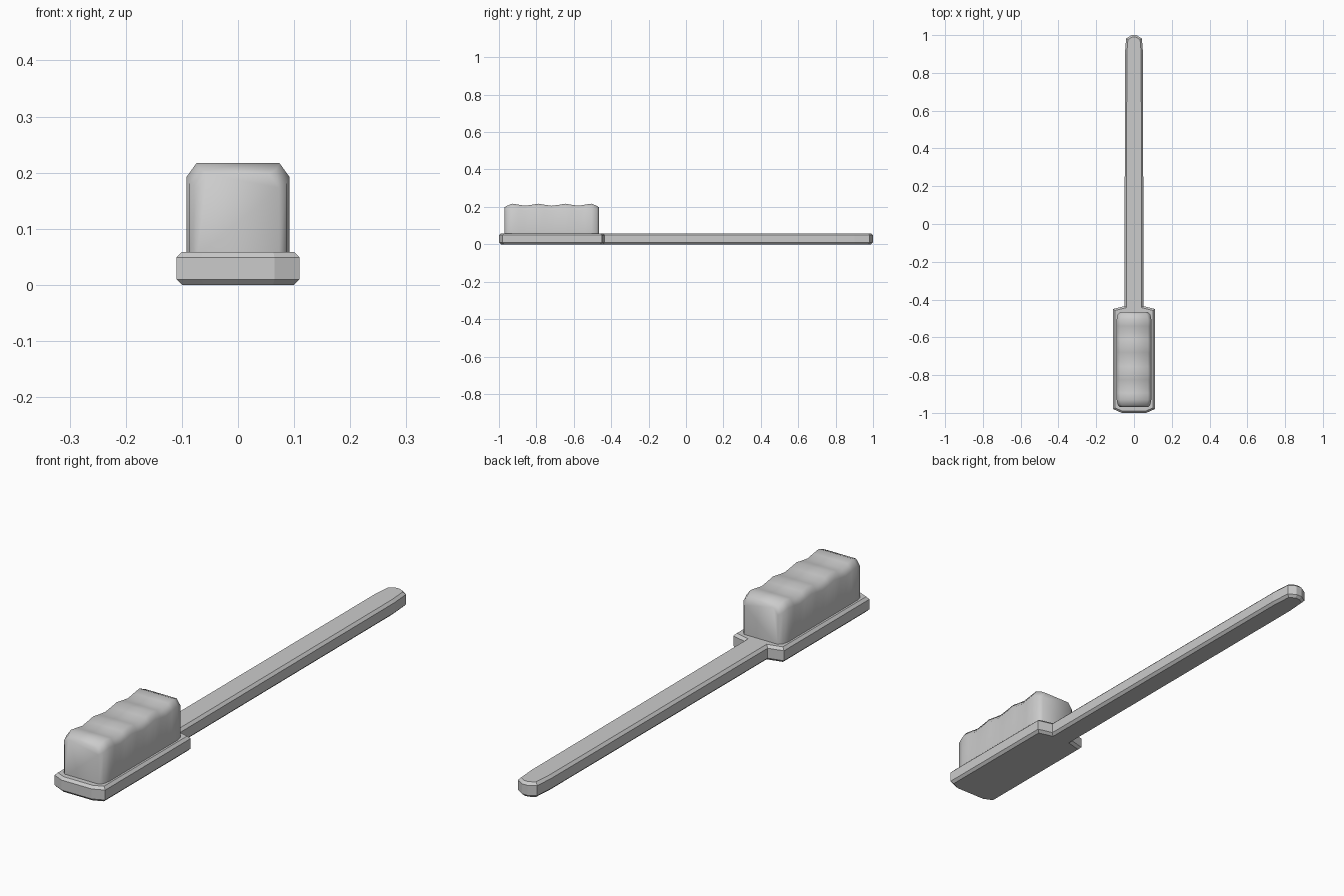
import bpy, bmesh, math

if "Cube" in bpy.data.objects:
    bpy.data.objects.remove(bpy.data.objects["Cube"])


def finish(bm, name):
    bmesh.ops.recalc_face_normals(bm, faces=bm.faces)
    mesh = bpy.data.meshes.new(name)
    bm.to_mesh(mesh)
    bm.free()
    obj = bpy.data.objects.new(name, mesh)
    bpy.context.collection.objects.link(obj)
    return obj


# Handle and head plate: one outline, extruded, with chamfered rims
half = [(0.065, -1.0), (0.11, -0.98), (0.11, -0.45), (0.05, -0.435),
        (0.048, 0.9), (0.042, 0.982), (0.012, 1.0)]
outline = half + [(-x, y) for x, y in reversed(half)]
bm = bmesh.new()
base = bm.faces.new([bm.verts.new((x, y, 0)) for x, y in outline])
ext = bmesh.ops.extrude_face_region(bm, geom=[base], use_keep_orig=True)
top = [v for v in ext["geom"] if isinstance(v, bmesh.types.BMVert)]
bmesh.ops.translate(bm, verts=top, vec=(0, 0, 0.059))
bmesh.ops.recalc_face_normals(bm, faces=bm.faces)
rims = [e for e in bm.edges if abs(e.verts[0].co.z - e.verts[1].co.z) < 1e-5]
bmesh.ops.bevel(bm, geom=rims, offset=0.01, offset_type='OFFSET',
                segments=1, profile=0.5, affect='EDGES')
finish(bm, "handle")

# Bristle block: stations along y as (y, half width, top height)
stations = [(-0.97, 0.073, 0.198), (-0.957, 0.086, 0.206), (-0.93, 0.092, 0.217),
            (-0.895, 0.092, 0.212), (-0.86, 0.092, 0.206), (-0.825, 0.092, 0.211),
            (-0.79, 0.092, 0.217), (-0.755, 0.092, 0.211), (-0.718, 0.092, 0.206),
            (-0.68, 0.092, 0.211), (-0.645, 0.092, 0.217), (-0.61, 0.092, 0.211),
            (-0.575, 0.092, 0.206), (-0.54, 0.092, 0.212), (-0.505, 0.092, 0.217),
            (-0.478, 0.086, 0.206), (-0.465, 0.073, 0.198)]
bm = bmesh.new()
rings = []
for y, w, z in stations:
    section = [(w, 0.05), (w, z - 0.025), (w - 0.018, z),
               (-w + 0.018, z), (-w, z - 0.025), (-w, 0.05)]
    rings.append([bm.verts.new((x, y, h)) for x, h in section])
for a, b in zip(rings, rings[1:]):
    for i in range(6):
        j = (i + 1) % 6
        bm.faces.new((a[i], a[j], b[j], b[i]))
bm.faces.new(rings[0])
bm.faces.new(rings[-1])
bristles = finish(bm, "bristles")
bpy.context.view_layer.objects.active = bristles
bristles.select_set(True)
bpy.ops.object.shade_smooth_by_angle(angle=math.radians(70))
